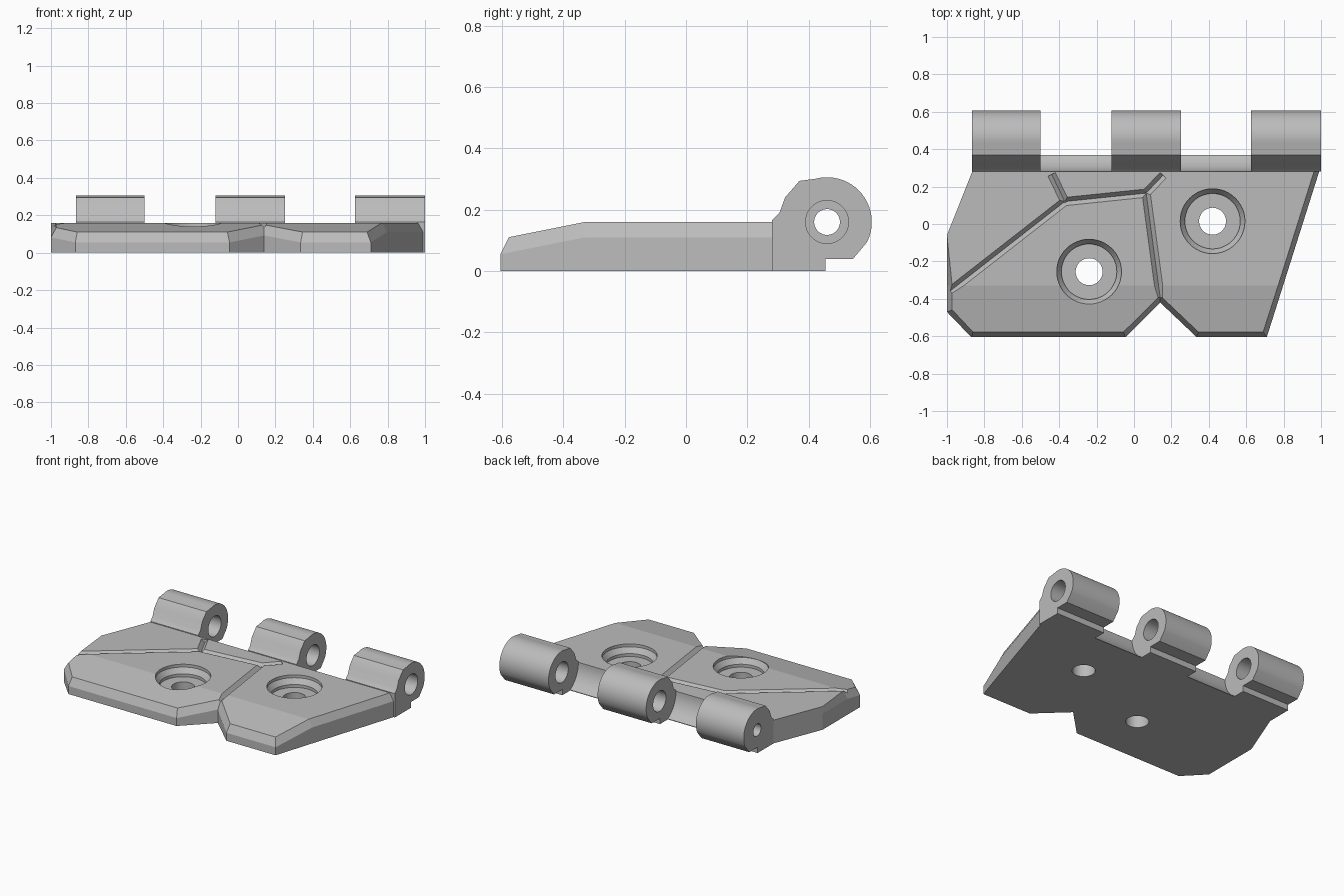
import bpy, bmesh, math
from mathutils import Vector

if "Cube" in bpy.data.objects:
    bpy.data.objects.remove(bpy.data.objects["Cube"], do_unlink=True)

grey = bpy.data.materials.new("plain_grey")
grey.use_nodes = True
grey.diffuse_color = (0.5, 0.5, 0.5, 1)
grey.node_tree.nodes["Principled BSDF"].inputs["Base Color"].default_value = (0.5, 0.5, 0.5, 1)


def finish(name, bm, helper=False):
    bmesh.ops.recalc_face_normals(bm, faces=bm.faces)
    mesh = bpy.data.meshes.new(name)
    bm.to_mesh(mesh)
    bm.free()
    obj = bpy.data.objects.new(name, mesh)
    bpy.context.collection.objects.link(obj)
    mesh.materials.append(grey)
    if helper:
        obj.hide_render = True
        obj.hide_viewport = True
        obj.display_type = 'WIRE'
    return obj


def loft(name, rings, helper=False):
    """Skin a closed solid through matching rings of points."""
    bm = bmesh.new()
    loops = [[bm.verts.new(p) for p in ring] for ring in rings]
    for a, b in zip(loops, loops[1:]):
        for i in range(len(a)):
            j = (i + 1) % len(a)
            bm.faces.new((a[i], a[j], b[j], b[i]))
    bm.faces.new(loops[0][::-1])
    top = bm.faces.new(loops[-1])
    return (bm, top, loops[-1]) if name is None else finish(name, bm, helper)


def extrude_x(name, profile, x0, x1):
    return loft(name, [[(x, y, z) for y, z in profile] for x in (x0, x1)])


def turned(name, profile, place, helper=True, sides=48):
    """Stack of circles: (radius, distance along the axis)."""
    ang = [2 * math.pi * i / sides for i in range(sides)]
    return loft(name, [[place(r * math.cos(a), r * math.sin(a), d) for a in ang]
                       for r, d in profile], helper)


def cut(obj, cutter):
    mod = obj.modifiers.new(cutter.name, 'BOOLEAN')
    mod.operation = 'DIFFERENCE'
    mod.solver = 'EXACT'
    mod.object = cutter


def smooth(obj):
    bpy.ops.object.select_all(action='DESELECT')
    obj.select_set(True)
    bpy.context.view_layer.objects.active = obj
    bpy.ops.object.shade_smooth_by_angle(angle=math.radians(30))


# Plate: outline and its inset top edge, sloping down toward the front
FOLD, BACK, TOP = -0.33, 0.28, 0.16
edge = [((-0.87, -0.605), (-0.86, -0.578)), ((-0.045, -0.605), (-0.057, -0.578)),
        ((0.14, -0.42), (0.14, -0.383)), ((0.335, -0.605), (0.345, -0.578)),
        ((0.71, -0.605), (0.69, -0.578)), ((0.797, FOLD), (0.77, FOLD)),
        ((0.99, BACK), (0.962, BACK)), ((-0.865, BACK), (-0.865, BACK)),
        ((-1, -0.06), (-1, -0.06)), ((-1, FOLD), (-0.972, FOLD)),
        ((-1, -0.47), (-0.972, -0.459))]


def height(y):
    return TOP + 0.2 * min(0, y - FOLD)


bm, top, ring = loft(None, [[(x, y, 0) for (x, y), _ in edge],
                            [(x, y, height(y) - 0.05) for (x, y), _ in edge],
                            [(x, y, height(y)) for _, (x, y) in edge]])
fold = [v for v in ring if abs(v.co.y - FOLD) < 1e-4]
bmesh.utils.face_split(top, fold[0], fold[1])
bmesh.ops.remove_doubles(bm, verts=bm.verts, dist=1e-5)
plate = finish("hinge_plate", bm)

# Countersunk screw holes
for i, (cx, cy) in enumerate([(-0.24, -0.255), (0.42, 0.015)]):
    cut(plate, turned(f"screw_hole_cutter_{i}",
                      [(0.072, -0.1), (0.072, 0.085), (0.148, 0.085), (0.148, 0.105),
                       (0.173, 0.14), (0.173, 0.3)],
                      lambda u, v, d: (cx + u, cy + v, d)))

# V-shaped grooves across the top
a, b = (-0.37, 0.12), (0.065, 0.165)
grooves = [((-1.03, -0.395), a), (a, b), (b, (0.145, -0.43)),
           (a, (-0.44, 0.265)), (b, (0.155, 0.26))]
for i, (p, q) in enumerate(grooves):
    p, q = Vector((*p, 0)), Vector((*q, 0))
    run = (q - p).normalized()
    side = Vector((-run.y, run.x, 0))
    up = Vector((0, 0, 1))
    section = [up * 0.135, side * 0.044 + up * 0.185, side * -0.044 + up * 0.185]
    cut(plate, loft(f"groove_cutter_{i}",
                    [[e + s for s in section] for e in (p - run * 0.006, q)], True))

# Hinge barrels with a foot that blends into the plate
PIN_Y, PIN_Z, R = 0.46, 0.16, 0.146


def arc(r, start, end, n):
    step = math.radians(end - start) / n
    return [(PIN_Y + r * math.cos(math.radians(start) + step * k),
             PIN_Z + r * math.sin(math.radians(start) + step * k)) for k in range(n + 1)]


barrel_profile = [(BACK, 0), (0.455, 0), (0.455, 0.04), (0.545, 0.04)]
barrel_profile += arc(R, -27, 105, 22)
barrel_profile += [(0.37, 0.294), (0.323, 0.24), (0.305, 0.19), (BACK, 0.165)]
spans = [(-0.865, -0.5), (-0.12, 0.25), (0.625, 1.0)]
for name, (x0, x1) in zip(("right", "middle", "left"), spans):
    barrel = extrude_x(f"{name}_hinge_barrel", barrel_profile, x0, x1)
    bore = [(0.07, x0 - 0.05), (0.07, x1 + 0.05)]
    if name == "right":  # narrow outer end stops the pin
        bore = [(0.042, x0 - 0.05), (0.042, x0 + 0.08), (0.07, x0 + 0.08), (0.07, x1 + 0.05)]
    cut(barrel, turned(f"{name}_bore_cutter", bore,
                       lambda u, v, d: (d, PIN_Y + u, PIN_Z + v)))
    smooth(barrel)

# Scooped clearance edges between the barrels
scoop = [(BACK, 0), (0.37, 0)] + arc(0.18, 240, 180, 10)[:-1] + [(BACK, TOP)]
for i, (left, right) in enumerate(zip(spans, spans[1:])):
    smooth(extrude_x(f"clearance_edge_{i + 1}", scoop, left[1], right[0]))
